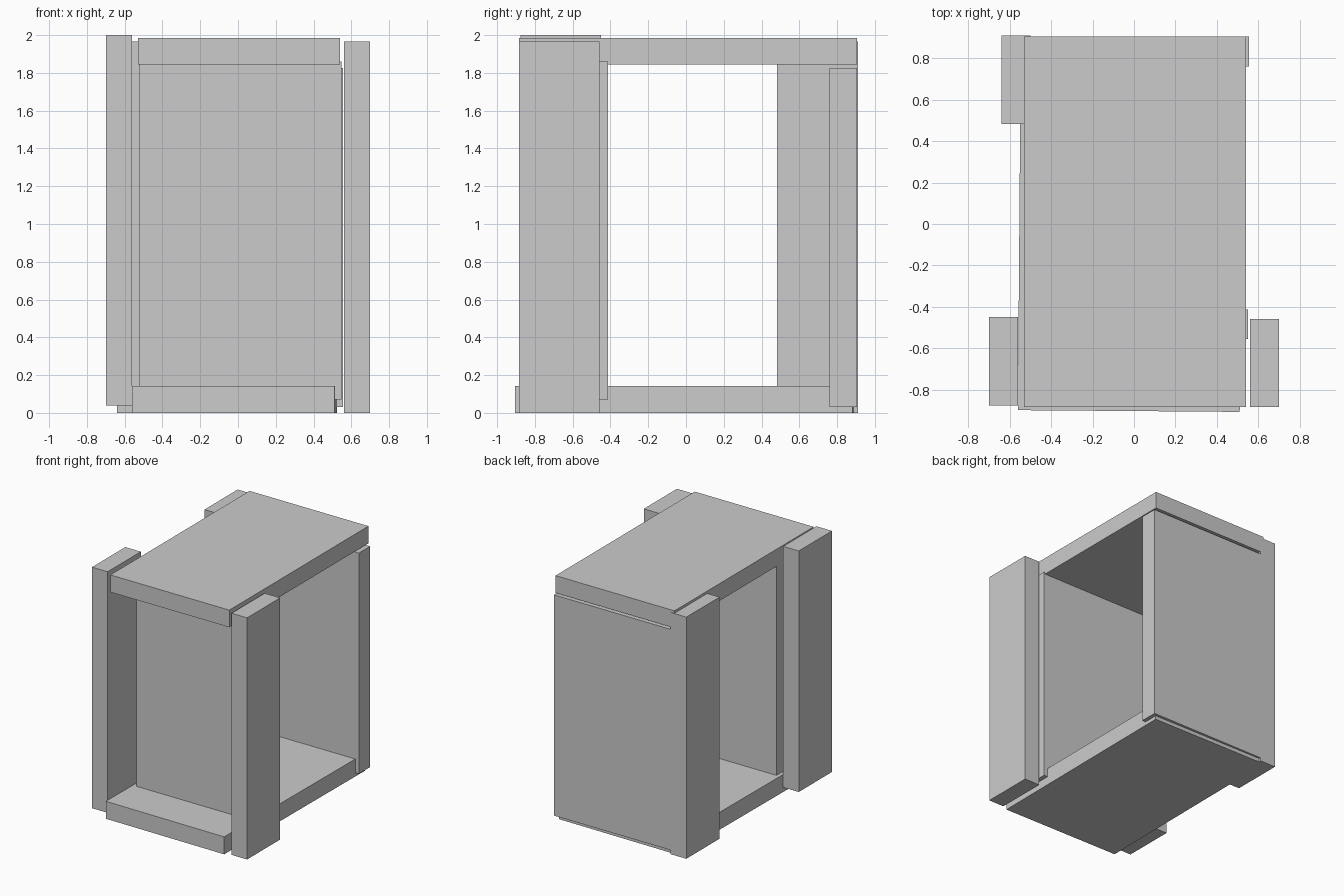
import bpy, math

if "Cube" in bpy.data.objects:
    bpy.data.objects.remove(bpy.data.objects["Cube"])

def box(name, x, y, z, turn=0.0):
    """Box from its x, y and z ranges, optionally turned about z (degrees)."""
    ranges = (x, y, z)
    bpy.ops.mesh.primitive_cube_add(size=1, location=[(a + b) / 2 for a, b in ranges])
    ob = bpy.context.object
    ob.name = name
    ob.scale = [b - a for a, b in ranges]
    ob.rotation_euler.z = math.radians(turn)
    bpy.ops.object.transform_apply(location=False, rotation=False, scale=True)
    return ob

# horizontal slabs; the floor sits slightly skewed
box("top_slab", (-0.53, 0.54), (-0.883, 0.905), (1.845, 1.985))
box("bottom_slab", (-0.553, 0.517), (-0.902, 0.886), (0, 0.142), -0.45)

# cross walls: rear wall and the recessed front wall
box("back_wall", (-0.52, 0.555), (0.76, 0.905), (0.03, 1.825))
box("front_wall", (-0.525, 0.549), (-0.555, -0.413), (0.07, 1.86))

# upright side boards
box("front_right_post", (0.56, 0.70), (-0.883, -0.457), (0, 1.965))
box("front_left_post", (-0.70, -0.56), (-0.876, -0.449), (0.04, 2.0))
box("back_left_post", (-0.64, -0.498), (0.483, 0.91), (0, 1.965))
